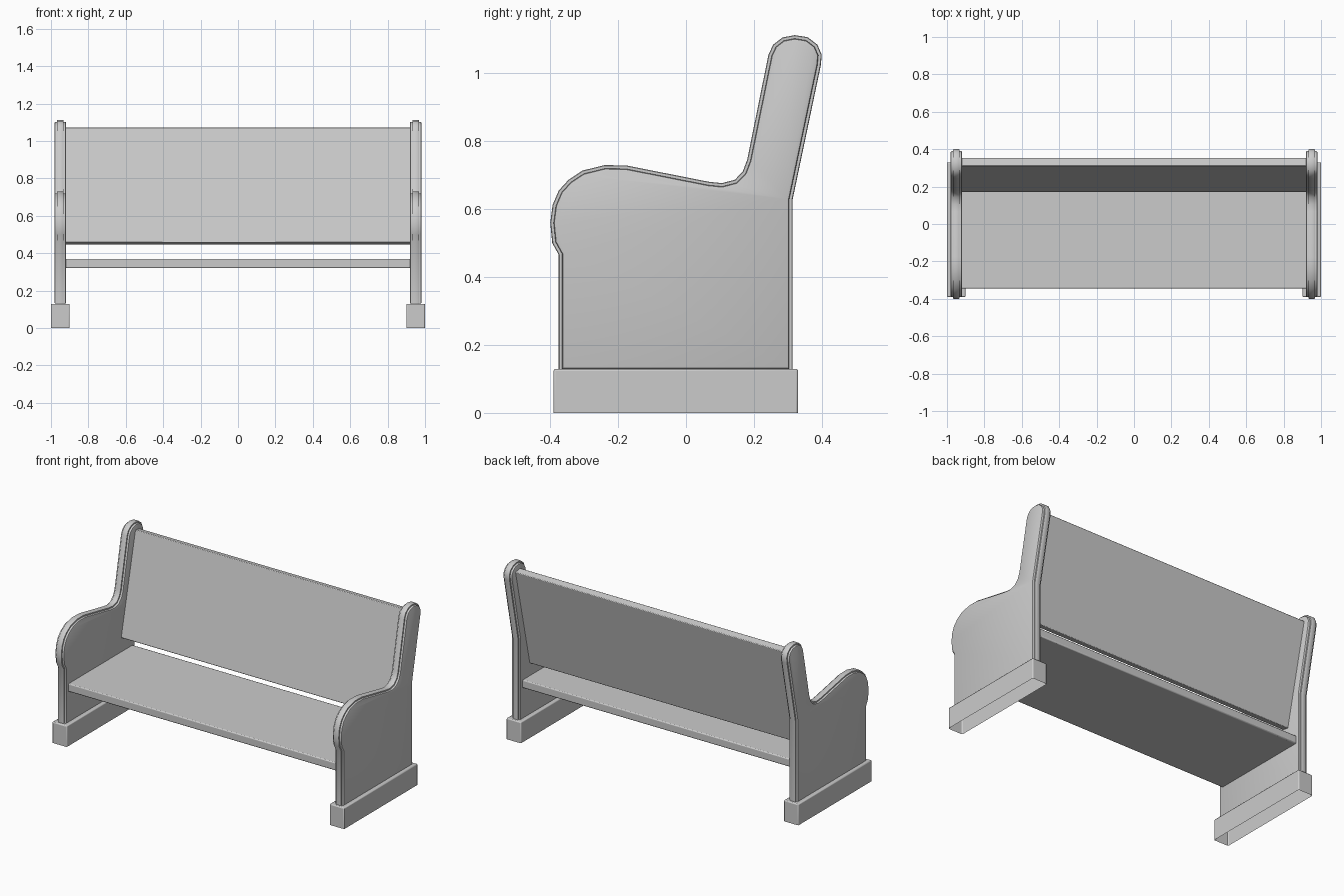
import bpy, bmesh
from mathutils import Vector

if "Cube" in bpy.data.objects:
    bpy.data.objects.remove(bpy.data.objects["Cube"])

# side panel outline in (y, z), from the bottom front, over the top, to the bottom back
OUTLINE = [(-.375, .12), (-.375, .466), (-.394, .50), (-.40, .56), (-.393, .613),
           (-.375, .655), (-.346, .687), (-.305, .714), (-.24, .73), (-.176, .729),
           (.067, .681), (.106, .677), (.144, .687), (.167, .711), (.180, .745),
           (.243, 1.056), (.257, 1.085), (.284, 1.106), (.32, 1.113), (.358, 1.107),
           (.387, 1.085), (.40, 1.055), (.397, 1.023), (.314, .628), (.314, .12)]
# edge moulding: (x offset from the panel centre, inset from the outline)
SECTION = [(-.031, .017), (-.029, .012), (-.025, .010), (-.018, .010), (-.018, .002),
           (-.015, 0), (.015, 0), (.018, .002), (.018, .010), (.025, .010),
           (.029, .012), (.031, .017)]


def inset(points, d):
    """Mitred inward offset of a clockwise outline."""
    pts = [Vector(p) for p in points]
    out = []
    for i, p in enumerate(pts):
        a = (p - pts[i - 1]).normalized()
        b = (pts[(i + 1) % len(pts)] - p).normalized()
        na, nb = Vector((a.y, -a.x)), Vector((b.y, -b.x))
        out.append(p + (na + nb) * d / (1 + na.dot(nb)))
    return out


def finish(name, bm, bevel=0):
    bmesh.ops.recalc_face_normals(bm, faces=bm.faces)
    mesh = bpy.data.meshes.new(name)
    bm.to_mesh(mesh)
    bm.free()
    ob = bpy.data.objects.new(name, mesh)
    bpy.context.collection.objects.link(ob)
    bpy.ops.object.select_all(action='DESELECT')
    ob.select_set(True)
    bpy.context.view_layer.objects.active = ob
    bpy.ops.object.shade_smooth_by_angle(angle=0.7)
    if bevel:
        mod = ob.modifiers.new("bevel", 'BEVEL')
        mod.width, mod.segments = bevel, 2
    return ob


def loft(name, loops, bevel=0):
    """Join equal-length closed loops of 3D points and cap both ends."""
    bm = bmesh.new()
    rings = [[bm.verts.new(p) for p in loop] for loop in loops]
    for r, s in zip(rings, rings[1:]):
        for i in range(len(r)):
            j = (i + 1) % len(r)
            bm.faces.new((r[i], r[j], s[j], s[i]))
    bm.faces.new(rings[0])
    bm.faces.new(rings[-1])
    return finish(name, bm, bevel)


def board(name, profile, bevel):
    return loft(name, [[(x, y, z) for y, z in profile] for x in (-.925, .925)], bevel)


for side, label in ((-1, "left"), (1, "right")):
    # moulded side panel
    loft(label + "_side_panel",
         [[(side * .95 + x, p.x, p.y) for p in inset(OUTLINE, d)] for x, d in SECTION])
    # plinth, open underneath
    bm = bmesh.new()
    bmesh.ops.create_cube(bm, size=1)
    bmesh.ops.scale(bm, vec=(.10, .72, .13), verts=bm.verts)
    bmesh.ops.translate(bm, vec=(side * .95, -.03, .065), verts=bm.verts)
    base = finish(label + "_base", bm, .006)
    bm = bmesh.new()
    bm.from_mesh(base.data)
    bmesh.ops.delete(bm, geom=[f for f in bm.faces if f.normal.z < -.5], context='FACES')
    bm.to_mesh(base.data)
    bm.free()

# seat board and leaning backrest
board("seat", [(-.345, .32), (-.345, .37), (.285, .37), (.285, .32)], .006)
board("backrest", [(.17, .457), (.31, 1.073), (.355, 1.063), (.215, .447)], .004)
